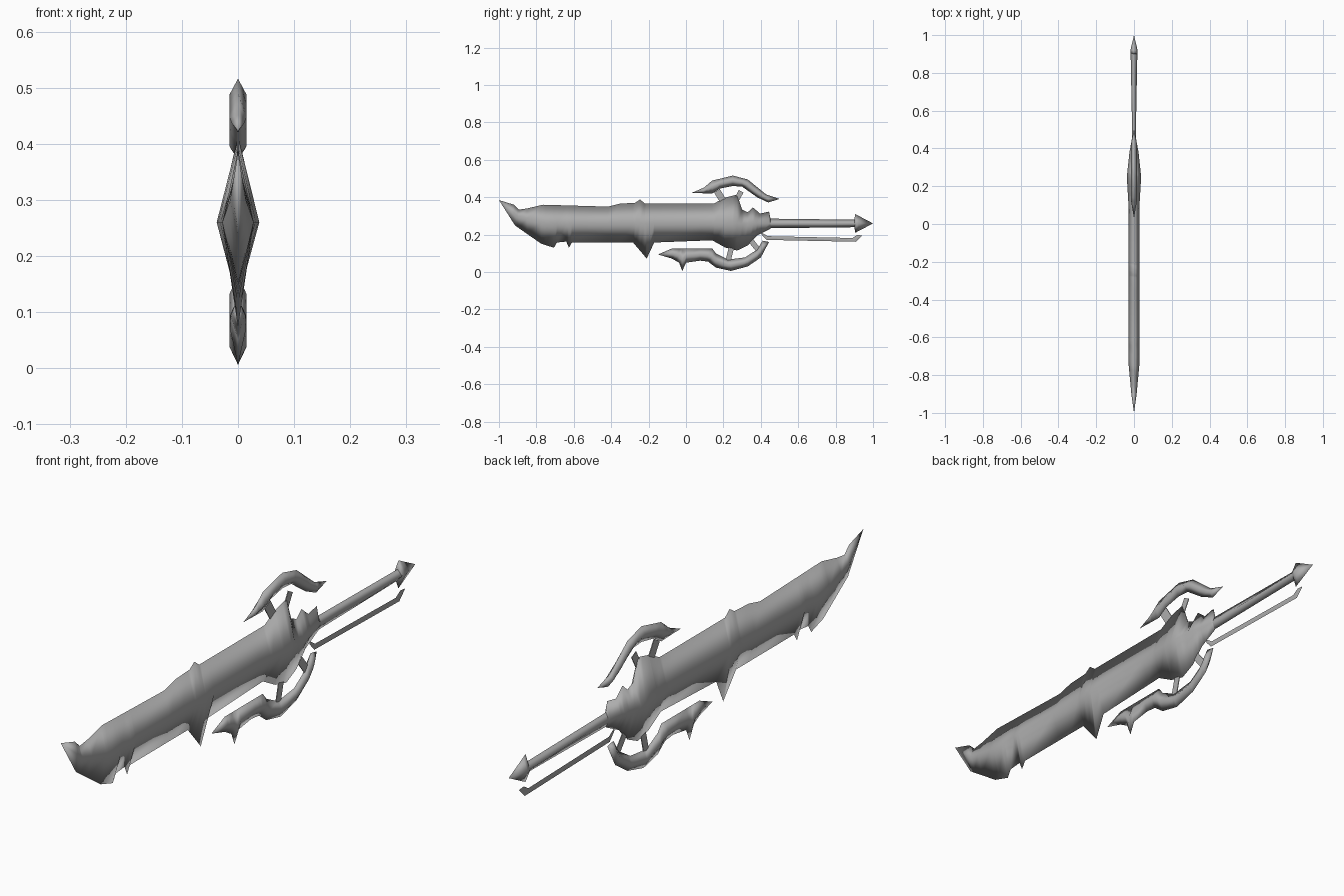
import bpy, bmesh
from mathutils import Vector

if "Cube" in bpy.data.objects:
    bpy.data.objects.remove(bpy.data.objects["Cube"], do_unlink=True)

steel = bpy.data.materials.new("grey_steel")
steel.use_nodes = True
steel.diffuse_color = (0.42, 0.42, 0.42, 1)
steel.node_tree.nodes["Principled BSDF"].inputs["Base Color"].default_value = steel.diffuse_color


def at(line, y):
    """Value of a polyline of (y, value) points at y."""
    for (a, u), (b, v) in zip(line, line[1:]):
        if y <= b:
            return u + (v - u) * max(0, y - a) / (b - a)
    return line[-1][1]


def finish(name, bm, smooth):
    bmesh.ops.remove_doubles(bm, verts=bm.verts, dist=1e-5)
    for face in bm.faces:
        face.smooth = smooth
    mesh = bpy.data.meshes.new(name)
    bm.to_mesh(mesh)
    bm.free()
    mesh.materials.append(steel)
    bpy.context.collection.objects.link(bpy.data.objects.new(name, mesh))


def loft(name, top, bottom, width, ridge=None, smooth=True):
    """Diamond section between a top and a bottom outline, with a side ridge (midway by default)."""
    bm = bmesh.new()
    rings = []
    for y in sorted({p[0] for p in top + bottom + width + (ridge or [])}):
        hi, lo, w = at(top, y), at(bottom, y), at(width, y)
        mid = at(ridge, y) if ridge else (hi + lo) / 2
        ring = [(0, lo), (w, mid), (0, hi), (-w, mid)]
        rings.append([bm.verts.new((x, y, z)) for x, z in ring])
    for a, b in zip(rings, rings[1:]):
        for i in range(4):
            j = (i + 1) % 4
            bm.faces.new((a[i], b[i], b[j], a[j]))
    finish(name, bm, smooth)


def strut(name, start, end, half=0.014, thick=0.0015):
    """Flat bar between two (y, z) points."""
    a, b = Vector((0, *start)), Vector((0, *end))
    d = (b - a).normalized()
    side = Vector((0, -d.z, d.y)) * half
    bm = bmesh.new()
    bmesh.ops.create_cube(bm, size=1)
    for v in bm.verts:
        v.co = (a + (b - a) * (v.co.z + 0.5) + side * v.co.y * 2
                + Vector((v.co.x * 2 * thick, 0, 0)))
    bmesh.ops.recalc_face_normals(bm, faces=bm.faces)
    finish(name, bm, False)


# Blade and hub: notched outlines around a central ridge
loft("blade",
     top=[(-1, .385), (-.92, .36), (-.893, .334), (-.85, .34), (-.765, .36), (-.417, .35),
          (-.353, .366), (-.273, .37), (-.246, .388), (-.22, .367), (.15, .367), (.208, .398),
          (.273, .414), (.3, .334), (.33, .32), (.358, .345), (.396, .313), (.444, .323),
          (.452, .285)],
     bottom=[(-1, .385), (-.914, .249), (-.775, .152), (-.706, .13), (-.69, .158), (-.64, .163),
             (-.626, .13), (-.61, .158), (-.283, .158), (-.21, .072), (-.17, .158), (.14, .17),
             (.21, .131), (.273, .115), (.33, .142), (.38, .195), (.452, .232)],
     width=[(-1, 0), (-.9, .014), (-.75, .028), (.08, .028), (.25, .038), (.38, .024), (.452, .011)],
     ridge=[(-1, .385), (-.9, .3), (-.75, .26), (.452, .26)])

# Grip and pommel
loft("grip",
     top=[(.42, .286), (.91, .28)], bottom=[(.42, .234), (.91, .24)],
     width=[(.42, .011), (.55, .011), (.91, .018)])
loft("pommel",
     top=[(.9, .28), (.905, .31), (1, .26)], bottom=[(.9, .24), (.905, .21), (1, .26)],
     width=[(.9, .017), (.92, .019), (1, 0)])

# Curved guards above and below the hub
loft("upper_guard",
     top=[(.03, .423), (.096, .452), (.14, .489), (.25, .516), (.33, .495), (.43, .414), (.5, .391)],
     bottom=[(.03, .423), (.14, .42), (.18, .446), (.25, .46), (.3, .457), (.38, .4), (.44, .372),
             (.5, .391)],
     width=[(.03, 0), (.12, .015), (.43, .015), (.5, 0)])
loft("lower_guard",
     top=[(-.15, .094), (-.075, .126), (.14, .126), (.16, .1), (.225, .067), (.315, .078),
          (.38, .12), (.41, .168), (.444, .161)],
     bottom=[(-.15, .094), (-.075, .072), (-.037, .05), (-.02, .006), (0, .05), (.075, .061),
             (.118, .056), (.16, .024), (.24, .006), (.33, .03), (.4, .078), (.444, .161)],
     width=[(-.15, 0), (-.06, .013), (.1, .015), (.41, .015), (.444, 0)])

# Flat bars joining the guards to the hub
strut("upper_front_strut", (.165, .435), (.205, .37), half=.018)
strut("upper_rear_strut", (.295, .432), (.25, .35))
strut("lower_front_strut", (.225, .06), (.25, .16))
strut("lower_rear_strut", (.385, .12), (.33, .19))

# Thin finger bar under the grip
loft("finger_bar",
     top=[(.405, .212), (.435, .192), (.89, .182), (.915, .198), (.94, .196)],
     bottom=[(.405, .2), (.43, .172), (.91, .162), (.94, .192)],
     width=[(.405, .001), (.94, .001)], smooth=False)
